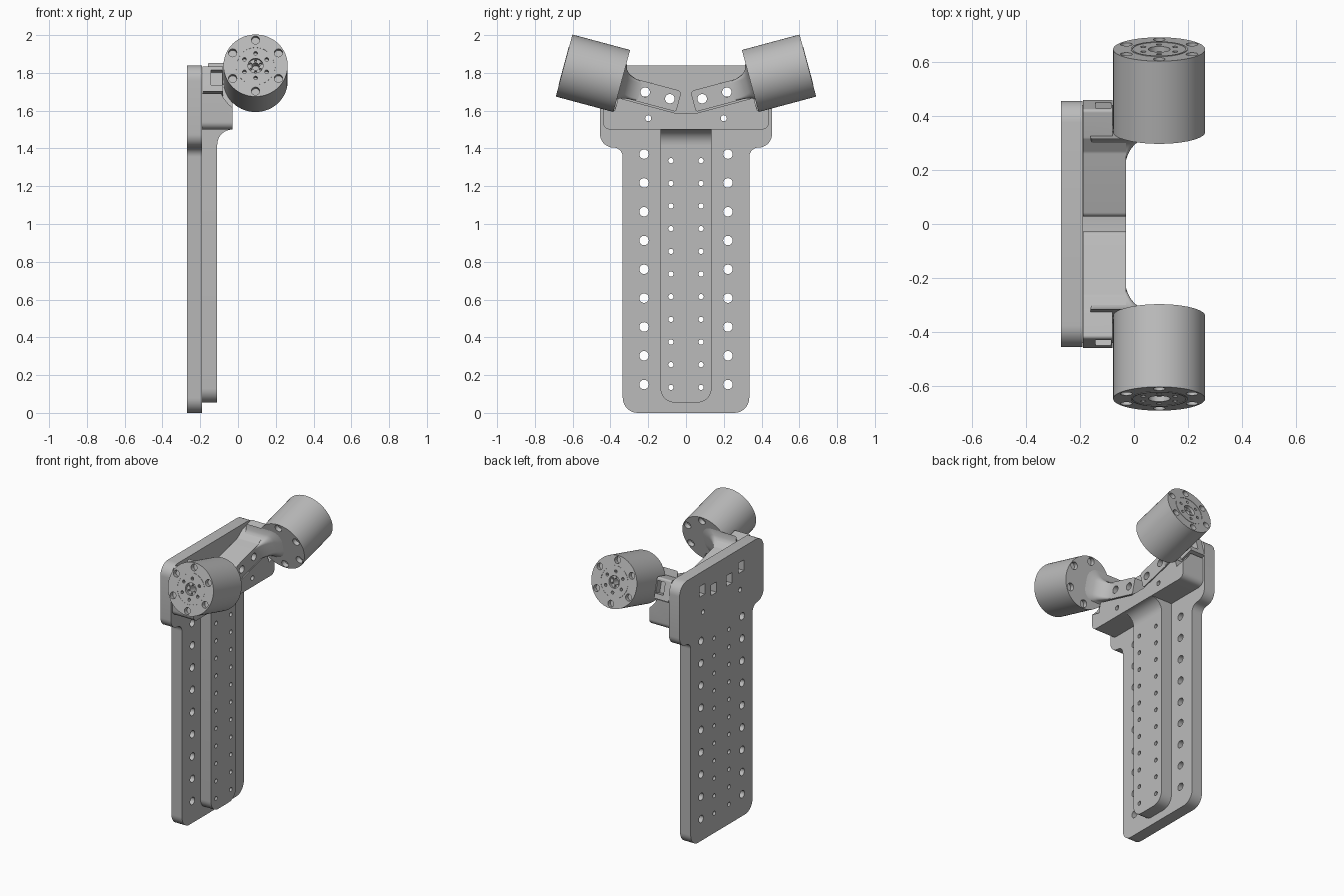
import bpy, bmesh, math
from mathutils import Matrix, Vector

if "Cube" in bpy.data.objects:
    bpy.data.objects.remove(bpy.data.objects["Cube"])

metal = bpy.data.materials.new("grey_metal")
metal.diffuse_color = (0.5, 0.5, 0.5, 1)
metal.use_nodes = True
metal.node_tree.nodes["Principled BSDF"].inputs["Base Color"].default_value = metal.diffuse_color

TILT = math.radians(15)
C, S = math.cos(TILT), math.sin(TILT)


def frame(u, v, w, origin=(0, 0, 0)):
    m = Matrix((u, v, w)).transposed().to_4x4()
    m.translation = origin
    return m


HUB = (0, 0.34, 1.757)                                    # inner centre of the drum
FLAT = frame((0, 1, 0), (0, 0, 1), (1, 0, 0))             # y-z profiles, extruded in x
SIDE = frame((0, 0, 1), (1, 0, 0), (0, 1, 0))             # z-x profiles, extruded in y
ARM = frame((0, C, S), (0, -S, C), (1, 0, 0), HUB)        # tilted arm profiles
DRUM = frame((0, -S, C), (1, 0, 0), (0, C, S), HUB)       # across the tilted drum axis
AX = 0.093                                                # drum axis x


def circle(cx, cy, r, n=24):
    return [(cx + r * math.cos(2 * math.pi * i / n), cy + r * math.sin(2 * math.pi * i / n))
            for i in range(n)]


def rect(a0, a1, b0, b1):
    return [(a0, b0), (a1, b0), (a1, b1), (a0, b1)]


def rounded(corners, n=8):
    """Polygon of (x, y, radius) corners with filleted corners."""
    out = []
    for i, (x, y, r) in enumerate(corners):
        p = Vector((x, y))
        a = (Vector(corners[i - 1][:2]) - p).normalized()
        b = (Vector(corners[(i + 1) % len(corners)][:2]) - p).normalized()
        if r == 0:
            out.append((x, y))
            continue
        half = a.angle(b) / 2
        c = p + (a + b).normalized() * r / math.sin(half)
        s, e = p + a * r / math.tan(half) - c, p + b * r / math.tan(half) - c
        sweep = s.angle(e)
        for k in range(n + 1):
            t = k / n
            q = c + (s * math.sin((1 - t) * sweep) + e * math.sin(t * sweep)) / math.sin(sweep)
            out.append((q.x, q.y))
    return out


def loft(bm, rings, m):
    vs = [[bm.verts.new(m @ Vector(p)) for p in ring] for ring in rings]
    n = len(vs[0])
    for a, b in zip(vs, vs[1:]):
        for i in range(n):
            j = (i + 1) % n
            bm.faces.new((a[i], a[j], b[j], b[i]))
    bm.faces.new(vs[0][::-1])
    bm.faces.new(vs[-1])


def prism(pts, w0, w1, m):
    return [[(x, y, w) for x, y in pts] for w in (w0, w1)], m


def make(name, solids):
    bm = bmesh.new()
    for rings, m in solids:
        loft(bm, rings, m)
    bmesh.ops.recalc_face_normals(bm, faces=bm.faces)
    me = bpy.data.meshes.new(name)
    bm.to_mesh(me)
    bm.free()
    me.materials.append(metal)
    ob = bpy.data.objects.new(name, me)
    bpy.context.collection.objects.link(ob)
    return ob


def finish(ob, cuts=(), mirror=False):
    for o in bpy.context.selected_objects:
        o.select_set(False)
    bpy.context.view_layer.objects.active = ob
    ob.select_set(True)
    if cuts:
        tool = make("cutter", cuts)
        mod = ob.modifiers.new("cut", 'BOOLEAN')
        mod.object, mod.solver = tool, 'EXACT'
        bpy.ops.object.modifier_apply(modifier=mod.name)
        bpy.data.objects.remove(tool)
    bpy.ops.object.shade_smooth_by_angle(angle=math.radians(30))
    if mirror:
        ob.modifiers.new("mirror", 'MIRROR').use_axis = (False, True, False)


def both(half):
    """Complete a right-hand outline (bottom to top) with its left-hand half."""
    return half + [(-x, y, r) for x, y, r in reversed(half)]


# Hole patterns
side_holes = [prism(circle(s * 0.222, 0.15 + 0.1525 * i, 0.025), -0.4, 0.2, FLAT)
              for s in (-1, 1) for i in range(9)]
rail_holes = [prism(circle(s * 0.08, 0.135 + 0.12 * i, 0.014, 16), -0.4, 0.2, FLAT)
              for s in (-1, 1) for i in range(11)]
bracket_holes = [prism(circle(s * 0.2, 1.56, 0.016, 16), -0.4, 0.2, FLAT) for s in (-1, 1)]
nut_slots = [prism([(s * y, z) for y, z in rect(cy - .03, cy + .03, cz - .036, cz + .036)],
                   -0.4, 0, FLAT)
             for s in (-1, 1) for cy, cz in ((0.083, 1.675), (0.212, 1.712))]

# Back plate
outline = rounded(both([(0.335, 0, 0.08), (0.335, 1.405, 0.05),
                        (0.455, 1.405, 0.07), (0.455, 1.84, 0.08)]))
finish(make("back_plate", [prism(outline, -0.27, -0.19, FLAT)]),
       side_holes + rail_holes + bracket_holes + nut_slots)

# Raised centre rail
outline = rounded(both([(0.135, 0.055, 0.075), (0.135, 1.51, 0)]))
finish(make("centre_rail", [prism(outline, -0.19, -0.11, FLAT)]), rail_holes)

# Curved flare joining rail and bracket
arc = [(1.42 + 0.08 * math.sin(a), -0.03 - 0.08 * math.cos(a))
       for a in [math.pi / 2 * i / 10 for i in range(11)]]
finish(make("rail_flare", [prism([(1.505, -0.115)] + [(1.42, -0.115)] + arc + [(1.505, -0.03)],
                                 -0.135, 0.135, SIDE)]))

# Cross bracket with shallow V top and clearance for the drums
outline = rounded(both([(0.44, 1.5, 0.04), (0.44, 1.69, 0), (0.06, 1.588, 0)]))
CLEAR = [prism([(v, x * s_) for v, x, s_ in [(p[0], p[1], 1) for p in circle(0, AX, 0.203, 64)]],
               -0.005, 0.5, DRUM)]
mirror_y = Matrix.Diagonal((1, -1, 1, 1))
CLEAR += [(CLEAR[0][0], mirror_y @ DRUM)]
finish(make("cross_bracket", [prism(outline, -0.19, -0.03, FLAT)]), bracket_holes + CLEAR)

# Tilted arms, with bolt holes and an end pocket
arm = rounded([(-0.32, -0.083, 0.012), (0.1, -0.083, 0), (0.1, 0.055, 0.012),
               (-0.01, 0.055, 0.02), (-0.07, 0.03, 0.03), (-0.32, 0.03, 0.02)])
bolts = [prism(circle(u, -0.025, 0.025), -0.4, 0.2, ARM) for u in (-0.27, -0.135)]
pocket = [prism(rect(0.055, 0.2, -0.05, 0.033), -0.142, -0.085, ARM)]
behind = [prism(rect(-0.001, 0.3, -0.2, 0.2), -0.079, 0.3, ARM)]
finish(make("arm", [prism(arm, -0.188, -0.03, ARM)]), bolts + pocket + behind, True)

# Flared neck from arm to drum
rings = []
for i in range(13):
    t = i / 12
    f = 1 - math.sqrt(max(0, 1 - t * t))
    g = 1 - math.sqrt(max(0, 1 - max(0, (t - 0.3) / 0.7) ** 2))
    x1, v1, v0, r = -0.032 + 0.135 * f, 0.028 + 0.072 * g, -0.082 - 0.02 * g, 0.012 + 0.06 * g
    sec = rounded([(v0, -0.16, 0.01), (v1, -0.16, 0.01), (v1, x1, r), (v0, x1, r)])
    rings.append([(a, b, -0.13 + 0.13 * t) for a, b in sec])
finish(make("neck", [(rings, DRUM)]), bolts[1:], True)

# Drums with bolt circles, groove and centre bore
L = 0.316


def ring_of(radius, r, w0, w1, n=20):
    return [prism(circle(radius * math.cos(k * math.pi / 3), AX + radius * math.sin(k * math.pi / 3),
                         r, n), w0, w1, DRUM) for k in range(6)]


drum = make("drum", [prism(circle(0, AX, 0.17, 80), 0, L, DRUM)])
cuts = ring_of(0.14, 0.022, L - 0.03, L + 0.1) + ring_of(0.14, 0.025, -0.1, 0.03)
cuts += ring_of(0.068, 0.01, L - 0.03, L + 0.1, 12)
cuts += [prism(circle(0, AX, 0.04, 32), L - 0.02, L + 0.1, DRUM)]
finish(drum, cuts)
finish(drum, [prism(circle(0, AX, 0.02, 24), L - 0.08, L + 0.1, DRUM)])
finish(drum, ring_of(0.03, 0.006, L - 0.04, L, 8), True)

# Raised collar marking the rotating centre
groove = make("face_collar", [prism(circle(0, AX, 0.105, 64), L - 0.01, L + 0.002, DRUM)])
finish(groove, [prism(circle(0, AX, 0.098, 64), L - 0.1, L + 0.1, DRUM)], True)
